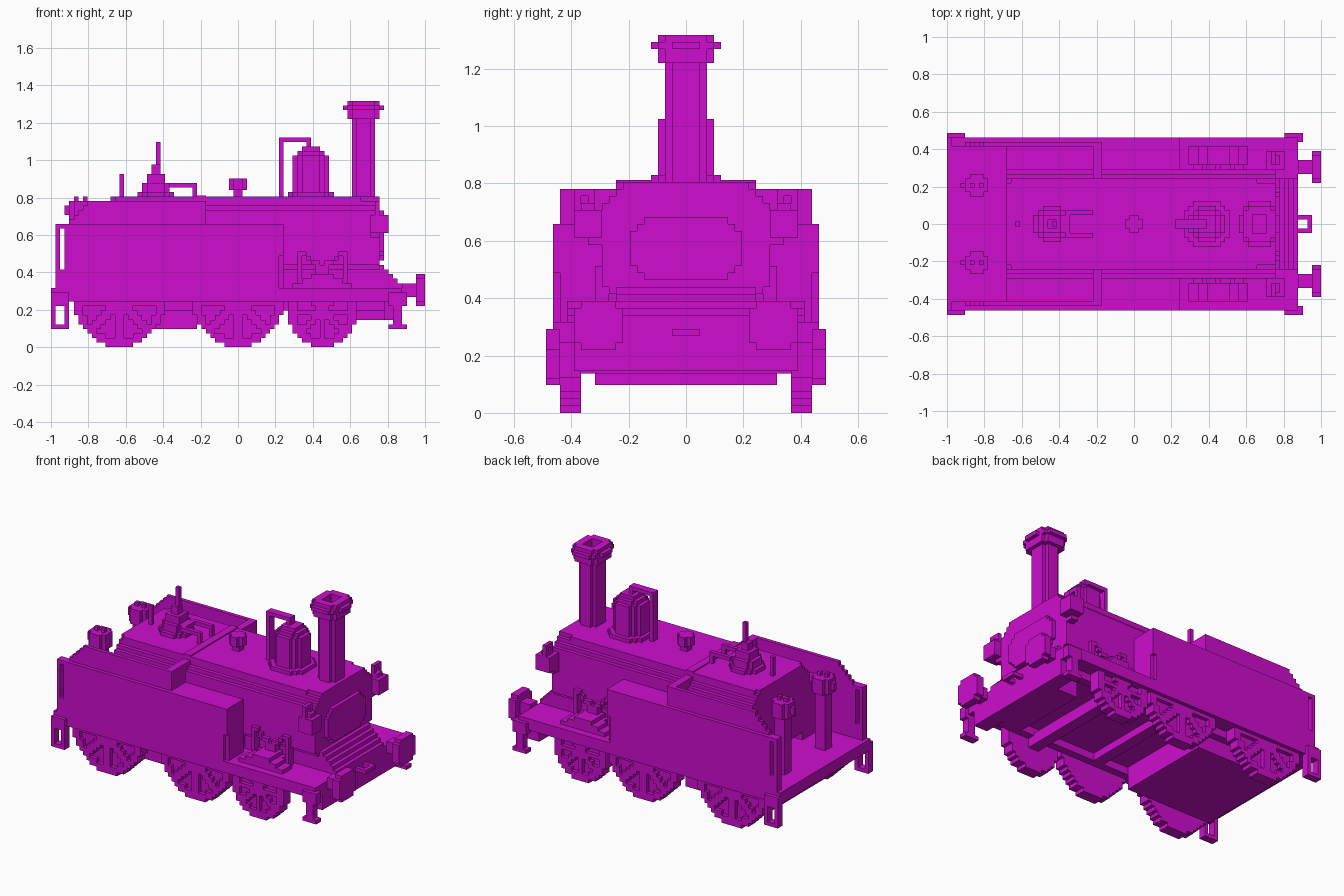
import bpy, bmesh, math
from itertools import product

cube = bpy.data.objects.get("Cube")
if cube:
    bpy.data.objects.remove(cube, do_unlink=True)

V = 1 / 41  # block size: the engine is 82 blocks long

paint = bpy.data.materials.new("magenta_paint")
paint.use_nodes = True
COLOUR = (0.62, 0.004, 0.62, 1)
paint.diffuse_color = COLOUR
paint.node_tree.nodes["Principled BSDF"].inputs["Base Color"].default_value = COLOUR

# Outward faces of one block: neighbour direction and corners
SIDES = [((1, 0, 0), ((1, 0, 0), (1, 1, 0), (1, 1, 1), (1, 0, 1))),
         ((-1, 0, 0), ((0, 0, 0), (0, 0, 1), (0, 1, 1), (0, 1, 0))),
         ((0, 1, 0), ((0, 1, 0), (0, 1, 1), (1, 1, 1), (1, 1, 0))),
         ((0, -1, 0), ((0, 0, 0), (1, 0, 0), (1, 0, 1), (0, 0, 1))),
         ((0, 0, 1), ((0, 0, 1), (1, 0, 1), (1, 1, 1), (0, 1, 1))),
         ((0, 0, -1), ((0, 0, 0), (0, 1, 0), (1, 1, 0), (1, 0, 0)))]


def finish(name, bm):
    mesh = bpy.data.meshes.new(name)
    bm.to_mesh(mesh)
    bm.free()
    mesh.materials.append(paint)
    obj = bpy.data.objects.new(name, mesh)
    bpy.context.collection.objects.link(obj)
    return obj


def blocks(name, xr, yr, zr, rule, mirror=False):
    """Stepped solid: every block in the range whose centre meets the rule."""
    cells = {c for c in product(range(*xr), range(*yr), range(*zr))
             if rule(c[0] + .5, c[1] + .5, c[2] + .5)}
    if mirror:
        cells |= {(x, -1 - y, z) for x, y, z in cells}
    bm, verts = bmesh.new(), {}
    for c in cells:
        for d, corners in SIDES:
            if tuple(a + b for a, b in zip(c, d)) in cells:
                continue
            face = []
            for k in corners:
                p = tuple(a + b for a, b in zip(c, k))
                if p not in verts:
                    verts[p] = bm.verts.new([a * V for a in p])
                face.append(verts[p])
            bm.faces.new(face)
    bmesh.ops.dissolve_limit(bm, angle_limit=0.01, verts=bm.verts[:], edges=bm.edges[:])
    return finish(name, bm)


def box(name, *parts, mirror=False):
    """Boxes given as (x0, x1, y0, y1, z0, z1) in blocks, joined in one object."""
    bm = bmesh.new()
    for x0, x1, y0, y1, z0, z1 in parts:
        spans = [(y0, y1), (-y1, -y0)] if mirror else [(y0, y1)]
        for a, b in spans:
            made = bmesh.ops.create_cube(bm, size=1)["verts"]
            for v in made:
                v.co = (V * (x0 if v.co.x < 0 else x1),
                        V * (a if v.co.y < 0 else b),
                        V * (z0 if v.co.z < 0 else z1))
    return finish(name, bm)


# Running board, frames and beams
box("running_board", (-41, 36, -19, 19, 10, 13))
box("frame_plates", (-35, 33, 13, 15, 8, 10), mirror=True)
box("front_beam", (32, 36, -16, 16, 6, 10), (26, 33, -10, 10, 6, 10))
box("ash_pan", (-34, -9, -13, 13, 4, 10))

# Wheels: recessed disc with raised rim, hub and spokes
for name, cx, r, n in (("rear", -26, 10, 8), ("middle", 0, 10, 8), ("leading", 18.5, 7.6, 8)):
    def wheel(x, y, z, cx=cx, r=r, n=n):
        dx, dz = x - cx, z - r
        d = math.hypot(dx, dz)
        if d > r - .1:
            return False
        if y < 17 or d > r - 1.8 or d < 2:
            return True
        a = (math.atan2(dz, dx) * n / math.tau) % 1
        return min(a, 1 - a) * math.tau / n * d < .75
    blocks(name + "_wheels", (int(cx - r) - 1, int(cx + r) + 2), (15, 18), (0, 11), wheel, True)
    box(name + "_axle", (cx - 1.5, cx + 1.5, -15, 15, r - 2, r + 1))

# Side tanks with raised coaming, rear side sheets and handrails
box("side_tanks", (-28, 9, 9, 19, 13, 27), (9, 10, 12, 18, 13, 27), (8, 10, 18, 19, 20, 27),
    mirror=True)
blocks("side_sheets", (-38, -28), (17, 19), (13, 27), lambda x, y, z: True, True)
blocks("tank_coaming", (-38, -7), (9, 18), (27, 32),
       lambda x, y, z: (y > 17 or x > -9) and z < 32 - max(0, -33 - x), True)
box("rear_handrails", (-40, -39, 17, 19, 13, 27), (-39, -38, 17, 19, 26, 27),
    (-39, -38, 17, 19, 13, 17), mirror=True)


# Boiler, smokebox door and saddle
def boiler(x, y, z):
    return (abs(y) / 12) ** 4 + (abs(z - 24) / 9.2) ** 4 < 1


blocks("boiler", (-28, 31), (-12, 12), (15, 33), boiler)
box("boiler_rails", (-27, 27, 9, 10, 32, 33), mirror=True)
box("boiler_band", (-9, -7, -10, 10, 32, 33.3))
blocks("smokebox_door", (31, 32), (-8, 8), (19, 28),
       lambda x, y, z: abs(y) + 1.0 * abs(z - 23.5) < 10)
box("boiler_cradle", (-20, 26, -10, 10, 13, 17))
blocks("smokebox_saddle", (24, 36), (-10, 10), (13, 18), lambda x, y, z: x + z < 49.5)


# Round stacked shapes: layers of (z0, z1, radius)
def turned(name, cx, cy, layers, squash=1, mirror=False):
    def rule(x, y, z):
        return any(a < z < b and math.hypot((x - cx) * squash, y - cy) < r + .15
                   for a, b, r in layers)
    reach = int(max(r for *_, r in layers)) + 2
    blocks(name, (int(cx) - reach, int(cx) + reach), (int(cy) - reach, int(cy) + reach),
           (min(l[0] for l in layers), max(l[1] for l in layers)), rule, mirror)


def chimney(x, y, z):
    d = math.hypot((x - 27.5) * 1.12, y)
    if z > 52 and d < 2:
        return False
    r = 3 if z < 50 else 5 if 52 < z < 53 else 4.2
    return d < r + .1


blocks("chimney", (22, 33), (-5, 5), (32, 54), chimney)
turned("steam_dome", 16, 0, [(32, 34, 5), (34, 42, 4), (42, 43, 3), (43, 44, 2)])
box("dome_pipe", (9, 10, -1, 1, 33, 46), (10, 16, -1, 1, 45, 46), (15, 16, -1, 1, 43, 45))
box("filler_cap", (-1, 1, -1, 1, 33, 37), (-2, 2, -1, 1, 34.5, 37), (-1, 1, -2, 2, 34.5, 37))

# Safety valve with levers, and whistle
turned("safety_valve", -18, 0, [(32, 34, 4), (34, 36, 3), (36, 38, 2), (38, 40, 1)])
box("valve_spindle", (-18, -17, -.5, .5, 40, 45))
box("valve_levers", (-15, -9, 2, 3, 35, 36), (-10, -9, 2, 3, 33, 35), (-15, -14, 0, 3, 35, 36),
    mirror=True)
box("whistle", (-26, -25, -.5, .5, 32, 38))

# Lamps: rear pair on posts, front pair on brackets beside the smokebox
box("rear_lamp_posts", (-36, -33, 7, 10, 13, 28), mirror=True)
turned("rear_lamps", -34.5, 8.5, [(28, 32, 2.6)], mirror=True)
box("rear_lamp_handles", (-36, -35, 8, 9, 32, 33), (-34, -33, 8, 9, 32, 33),
    (-38, -32, 8, 9, 29, 31), mirror=True)
box("front_lamps", (29, 33, 12, 16, 25, 29), (30, 32, 13, 15, 29, 30),
    (30, 31, 13, 14, 30, 32), (30, 31, 15, 16, 29, 32), (30, 31, 13, 16, 31, 32), mirror=True)
box("front_lamp_brackets", (29, 31, 10, 14, 24, 25), mirror=True)

# Stepped splashers over the leading wheels, and valve gear on the boiler side
box("splashers", (12, 25, 13, 17, 13, 14), (14, 23, 13, 17, 14, 15), (16, 21, 13, 17, 15, 16),
    mirror=True)
blocks("valve_gear", (13, 24), (11, 13), (13, 21),
       lambda x, y, z: abs(abs(x - 18.5) - abs(z - 17) * 1.2) < 1 or abs(x - 18.5) > 4.5
       or (y < 12 and z < 15), True)

# Buffers and coupling ring
blocks("buffers", (36, 41), (9, 16), (9, 16),
       lambda x, y, z: math.hypot(y - 12.5, z - 12.5) < 3.7 if x > 39
       else abs(y - 12.5) < 1.5 and abs(z - 12.5) < 1.5, True)
blocks("coupling_ring", (36, 39), (-2, 2), (11, 12), lambda x, y, z: abs(y) > 1 or x > 38)

# Corner steps: open stirrups at the rear, posts with feet at the front
blocks("rear_steps", (-41, -37), (18, 20), (4, 12),
       lambda x, y, z: not (-40 < x < -38 and 5 < z < 9), True)
box("front_steps", (33, 37, 18, 20, 9, 12), (34, 36, 18, 20, 5, 9), (33, 37, 18, 20, 4, 5),
    mirror=True)
